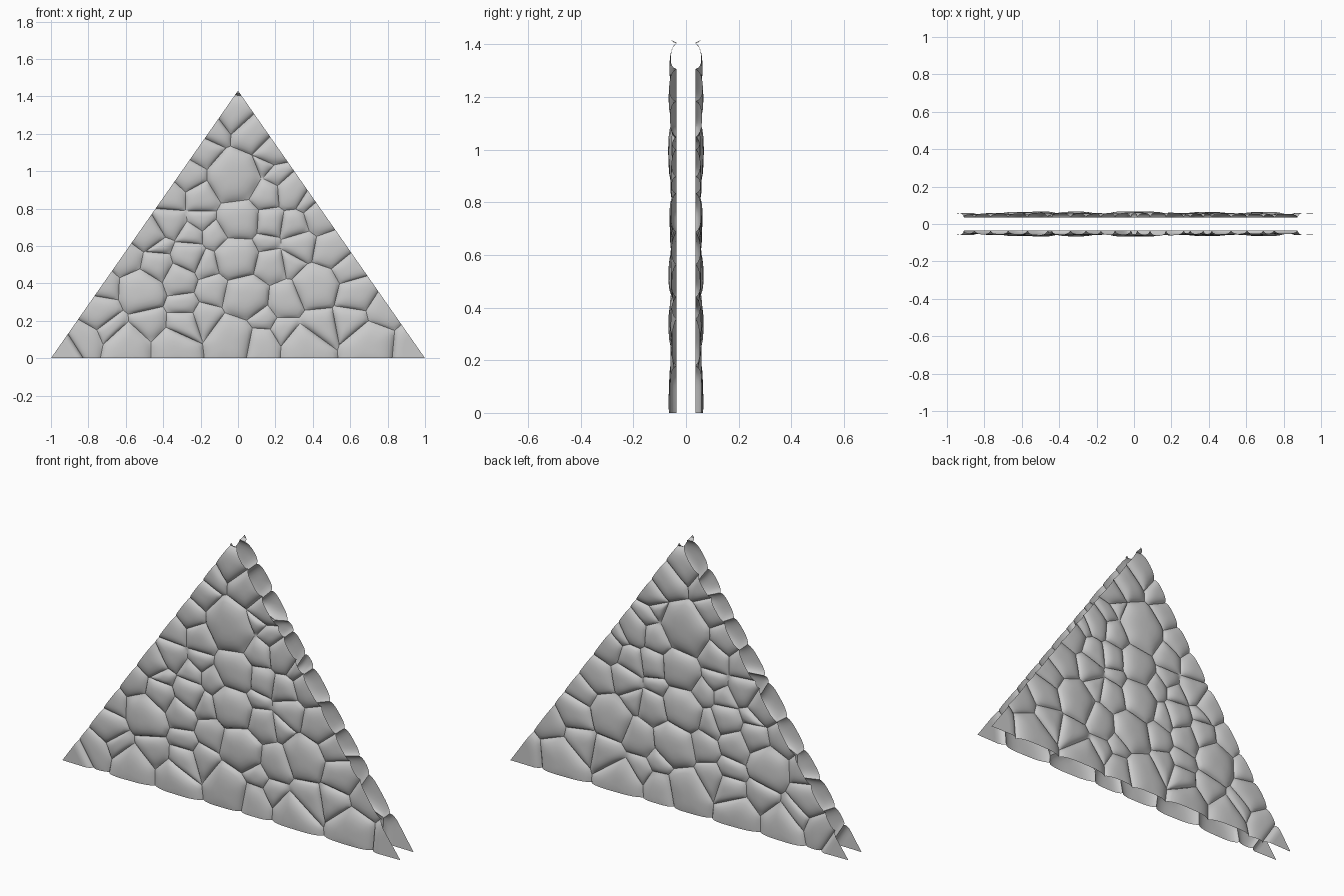
import bpy, bmesh, math, random
from mathutils import Vector

cube = bpy.data.objects.get("Cube")
if cube:
    bpy.data.objects.remove(cube)

random.seed(4)
HALF, TOP, JOINT = 1.0, 1.43, 0.036

# Stone centres (x, z) in hundredths, grouped by how far each stone spreads
STONES = {
    "small": [(-82, 11), (-68, 17), (-18, 21), (13, 22), (25, 15), (-30, 28), (-14, 37),
              (-18, 50), (-42, 60), (-26, 66), (15, 62), (36, 83), (13, 103), (-72, 37),
              (58, 47), (-20, 75), (-12, 66), (20, 97), (-58, 52), (76, 24), (28, 52)],
    "medium": [(-74, 25), (-47, 18), (-30, 17), (12, 7), (44, 17), (60, 20), (-32, 43),
               (25, 31), (62, 33), (-43, 49), (-27, 54), (17, 50), (49, 58), (-47, 67),
               (-37, 73), (17, 73), (30, 71), (43, 75), (33, 61), (-36, 86), (-20, 86),
               (15, 87), (28, 88), (-26, 97), (-18, 111), (17, 112), (-13, 122)],
    "large": [(-58, 6), (-35, 6), (-3, 10), (36, 6), (70, 8), (-51, 36), (5, 33),
              (42, 38), (0, 54), (1, 74), (8, 121), (-1, 131)],
    "huge": [(-2, 97)],
    "corner": [(-93, 4), (92, 6), (0, 142)],
}
SPREAD = {"small": 0.0, "medium": 0.004, "large": 0.009, "huge": 0.016, "corner": 0.0}
HEIGHT = {"small": 0.019, "medium": 0.023, "large": 0.029, "huge": 0.03, "corner": 0.021}
# Dome profile: ring scale and share of the full height
RINGS = [(0.93, 0.3), (0.85, 0.52), (0.7, 0.76), (0.5, 0.92), (0.25, 0.99)]

slope = Vector((TOP, HALF)).normalized()
SIDES = [(Vector((HALF, 0)), slope),
         (Vector((-HALF, 0)), Vector((-slope.x, slope.y))),
         (Vector((0, 0)), Vector((0, -1)))]


def clip(poly, point, normal):
    """Keep the part of a polygon behind a line."""
    out = []
    for a, b in zip(poly, poly[1:] + poly[:1]):
        da, db = (a - point).dot(normal), (b - point).dot(normal)
        if da <= 0:
            out.append(a)
        if da * db < 0:
            out.append(a.lerp(b, da / (da - db)))
    return out


def cell(seed, spread, others):
    """Outline of one stone, reaching a little past the wall's edges."""
    poly = [Vector(p) for p in ((-2, -2), (2, -2), (2, 3), (-2, 3))]
    for point, normal in SIDES:
        poly = clip(poly, point + normal * 0.05, normal)
    for other, other_spread in others:
        gap = other - seed
        if gap.length > 0:
            share = 0.5 + (spread - other_spread) / (2 * gap.length_squared)
            poly = clip(poly, seed + gap * share, gap.normalized())
    return poly


def divide(poly):
    pts = []
    for a, b in zip(poly, poly[1:] + poly[:1]):
        n = max(1, math.ceil((b - a).length / 0.02 - 0.001))
        pts += [a.lerp(b, i / n) for i in range(n)]
    return pts


def soften(pts, times):
    for _ in range(times):
        pts = [(pts[i - 1] + p * 2 + pts[(i + 1) % len(pts)]) / 4 for i, p in enumerate(pts)]
    return pts


def add_stone(bm, outline, height, flat):
    """Rounded stone made of rings that rise from the joint to the crown."""
    centre = sum(outline, Vector((0, 0))) / len(outline)
    tilt = Vector((random.uniform(-1, 1), random.uniform(-1, 1))) * 0.03

    def ring(pts, rise):
        return [bm.verts.new((p.x, -(JOINT + rise + (p - centre).dot(tilt) * (rise > 0)), p.y))
                for p in pts]

    last, pts = ring(outline, 0), outline
    for scale, share in RINGS:
        pts = soften(pts, 3)
        if flat:
            share = min(1, share * 1.4)
        now = ring([centre + (p - centre) * scale for p in pts], height * share)
        for i in range(len(now)):
            j = (i + 1) % len(now)
            bm.faces.new((last[i], last[j], now[j], now[i]))
        last = now
    crown = ring([centre], height)[0]
    for i in range(len(last)):
        bm.faces.new((last[i], last[(i + 1) % len(last)], crown))


stone = bpy.data.materials.new("grey_stone")
stone.use_nodes = True
grey = (0.6, 0.6, 0.6, 1)
stone.diffuse_color = grey
bsdf = stone.node_tree.nodes["Principled BSDF"]
bsdf.inputs["Base Color"].default_value = grey
bsdf.inputs["Roughness"].default_value = 0.9

# Front wall: all stones, trimmed to the triangle
bm = bmesh.new()
seeds = [(Vector(p) / 100, kind) for kind, group in STONES.items() for p in group]
weighted = [(p, SPREAD[kind]) for p, kind in seeds]
for seed, kind in seeds:
    outline = cell(seed, SPREAD[kind], weighted)
    if len(outline) > 2:
        add_stone(bm, divide(outline), HEIGHT[kind] * random.uniform(0.9, 1.05), kind == "corner")
bmesh.ops.remove_doubles(bm, verts=bm.verts, dist=0.0005)
for point, normal in SIDES:
    bmesh.ops.bisect_plane(bm, geom=bm.verts[:] + bm.edges[:] + bm.faces[:], dist=1e-5,
                           plane_co=(point.x, 0, point.y), plane_no=(normal.x, 0, normal.y),
                           clear_outer=True)


def make_wall(name):
    mesh = bpy.data.meshes.new(name)
    bm.to_mesh(mesh)
    mesh.materials.append(stone)
    wall = bpy.data.objects.new(name, mesh)
    bpy.context.collection.objects.link(wall)
    bpy.ops.object.select_all(action="DESELECT")
    wall.select_set(True)
    bpy.context.view_layer.objects.active = wall
    bpy.ops.object.shade_smooth_by_angle(angle=math.radians(40))


make_wall("front_wall")
# Back wall: the same stones mirrored front to back
for v in bm.verts:
    v.co.y = -v.co.y
bmesh.ops.reverse_faces(bm, faces=bm.faces[:])
make_wall("back_wall")
bm.free()
